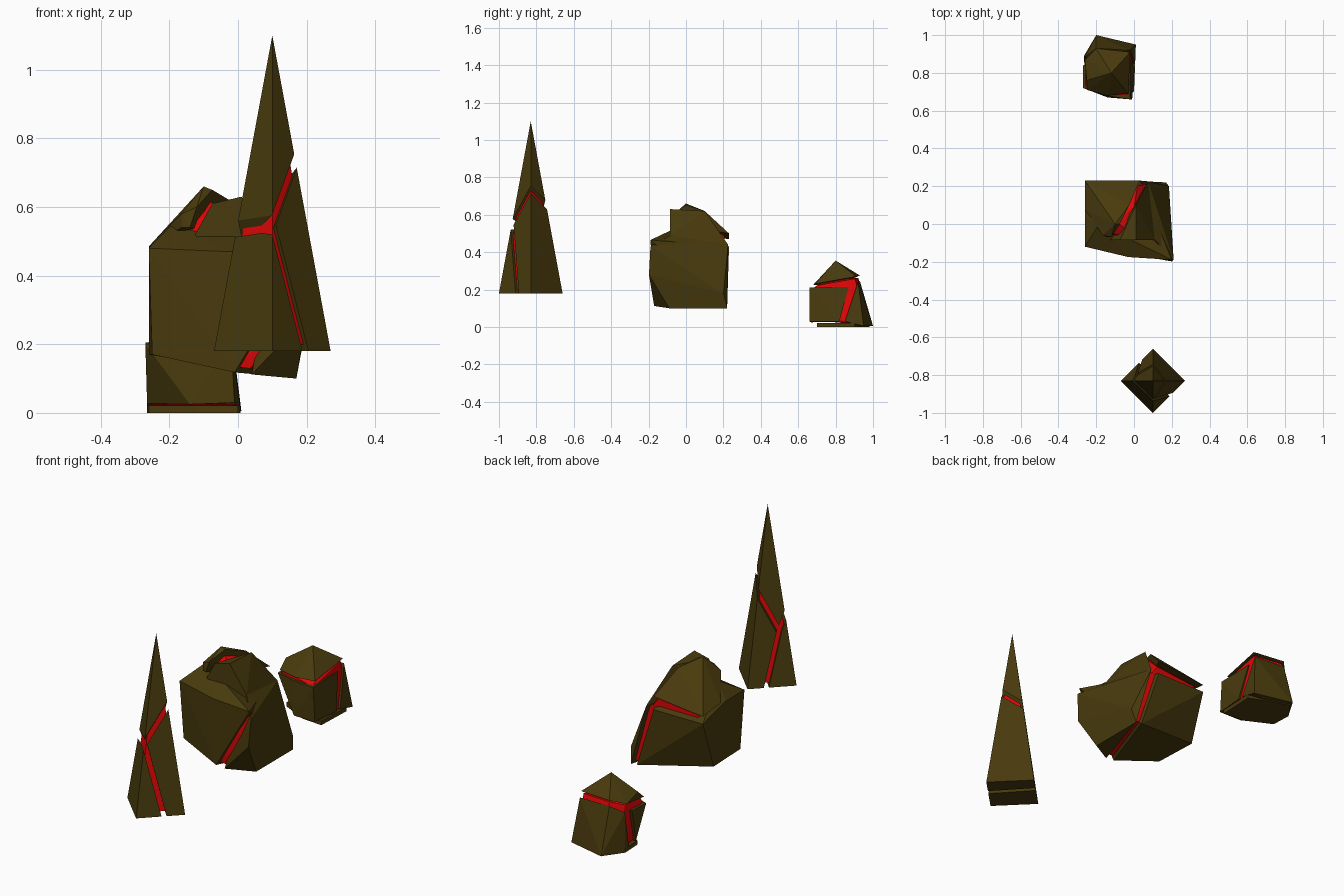
import bpy, bmesh, math
from mathutils import Vector as V

if "Cube" in bpy.data.objects:
    bpy.data.objects.remove(bpy.data.objects["Cube"])


def material(name, rgb):
    m = bpy.data.materials.new(name)
    m.diffuse_color = (*rgb, 1)
    m.use_nodes = True
    m.node_tree.nodes["Principled BSDF"].inputs["Base Color"].default_value = m.diffuse_color
    return m


STONE = material("stone", (0.066, 0.043, 0.004))
GLOW = material("glow", (0.75, 0.002, 0.002))


def add_hull(bm, points):
    vs = [bm.verts.new(p) for p in points]
    r = bmesh.ops.convex_hull(bm, input=vs)
    junk = {v for v in r["geom_interior"] + r["geom_unused"]
            if isinstance(v, bmesh.types.BMVert)}
    bmesh.ops.delete(bm, geom=list(junk), context="VERTS")


def rock(name, hulls, mat):
    """One faceted stone made of one or more convex lumps."""
    bm = bmesh.new()
    for pts in hulls:
        add_hull(bm, pts)
    bmesh.ops.dissolve_limit(bm, angle_limit=math.radians(4),
                             verts=bm.verts, edges=bm.edges)
    bmesh.ops.recalc_face_normals(bm, faces=bm.faces)
    me = bpy.data.meshes.new(name)
    bm.to_mesh(me)
    bm.free()
    me.materials.append(mat)
    ob = bpy.data.objects.new(name, me)
    bpy.context.collection.objects.link(ob)
    return ob


def shrink(points, f):
    pts = [V(p) for p in points]
    lo = V([min(p[i] for p in pts) for i in range(3)])
    hi = V([max(p[i] for p in pts) for i in range(3)])
    c = (lo + hi) / 2
    return [c + (p - c) * f for p in pts]


def pyramid(r, z0, z1):
    x, y = 0.10, -0.83
    return [(x + r, y, z0), (x, y + r, z0), (x - r, y, z0), (x, y - r, z0), (x, y, z1)]


def split(points, cuts, keep, gap=0.024):
    """Points of the part of a hull on the keep side of every cut."""
    bm = bmesh.new()
    add_hull(bm, points)
    for a, b, c in cuts:
        no = (b - a).cross(c - a).normalized()
        if (V(keep) - a).dot(no) > 0:
            no = -no
        bmesh.ops.bisect_plane(bm, geom=bm.verts[:] + bm.edges[:] + bm.faces[:],
                               plane_co=a - no * gap / 2, plane_no=no, clear_outer=True)
    out = [v.co.copy() for v in bm.verts]
    bm.free()
    return out


# Tall spire: a four-sided pyramid cracked along three planes sharing one line
spire = pyramid(0.17, 0.18, 1.10)
a, b = V((0.10, -0.93, 0.55)), V((0.005, -0.79, 0.45))
cut_left = (a, b, V((0.0, -0.83, 0.53)))
cut_right = (a, b, V((0.168, -0.83, 0.735)))
cut_low = (a, b, V((0.197, -0.903, 0.18)))
for name, cuts, keep in (
        ("spire_tip", (cut_left, cut_right), (0.1, -0.83, 1.0)),
        ("spire_left_chunk", (cut_left, cut_low), (0.0, -0.86, 0.25)),
        ("spire_right_chunk", (cut_right, cut_low), (0.2, -0.8, 0.25))):
    rock(name, [split(spire, cuts, keep)], STONE)
rock("spire_core", [pyramid(0.145, 0.20, 1.02)], GLOW)

# Large boulder: big left chunk, right chunk in two lumps, and a cap
left = [(-.26, .23, .43), (-.26, .035, .48), (-.26, -.12, .48), (-.185, 0, .555),
        (-.16, -.085, .505), (.10, -.09, .48), (.20, -.19, .465), (-.03, -.175, .47),
        (-.25, -.10, .17), (-.01, -.17, .118), (-.26, .14, .17), (.135, .22, .105),
        (.03, .23, .43)]
right_top = [(.01, .10, .62), (.01, -.085, .63), (-.075, -.085, .61), (-.125, -.085, .52),
             (.11, -.085, .49), (.075, .225, .44), (.17, .22, .10), (.17, -.09, .10)]
right_low = [(.21, -.19, .43), (.20, -.198, .28), (.11, -.085, .49), (.04, -.17, .112),
             (.17, -.09, .10), (.17, .22, .10), (.185, .20, .18), (.075, .225, .44)]
cap = [(-.26, .23, .47), (-.26, .075, .485), (.03, .23, .50), (-.025, .10, .62),
       (-.10, 0, .66), (-.075, 0, .65), (-.165, -.06, .58), (-.165, -.06, .54),
       (-.12, -.07, .60), (-.14, -.07, .54), (-.165, .06, .585)]
rock("boulder_left_chunk", [left], STONE)
rock("boulder_right_chunk", [right_top, right_low], STONE)
rock("boulder_cap", [cap], STONE)
rock("boulder_core", [shrink(left + right_low, 0.92), shrink(right_top + cap, 0.85)], GLOW)

# Small rock: cap, front chunk, back chunk and thin foot
top = [(-.12, .80, .355), (-.02, .91, .27), (-.20, .93, .275), (-.26, .87, .25),
       (-.25, .76, .27), (-.25, .71, .225), (-.14, .68, .225), (-.03, .69, .23)]
front = [(-.27, .72, .20), (-.27, .84, .205), (-.265, .80, .028),
         (-.14, .67, .025), (-.15, .68, .205), (-.02, .66, .21), (-.02, .87, .215),
         (.005, .82, .028), (-.01, .66, .03)]
back = [(-.20, 1.0, .005), (.01, .95, .005), (.005, .85, .03), (-.265, .89, .005),
        (-.26, .885, .21), (-.02, .92, .24), (-.20, .93, .245), (-.265, .86, .03)]
foot = [(x, y, z) for z in (0, .022)
        for x, y in ((-.265, .89), (-.26, .78), (-.12, .71), (0, .70), (.008, .90), (-.20, .98))]
rock("small_rock_cap", [top], STONE)
rock("small_rock_front_chunk", [front], STONE)
rock("small_rock_back_chunk", [back], STONE)
rock("small_rock_foot", [foot], STONE)
lower = [p for p in top + front + back if p[2] < 0.3]
rock("small_rock_core", [shrink(lower, 0.91)], GLOW)
